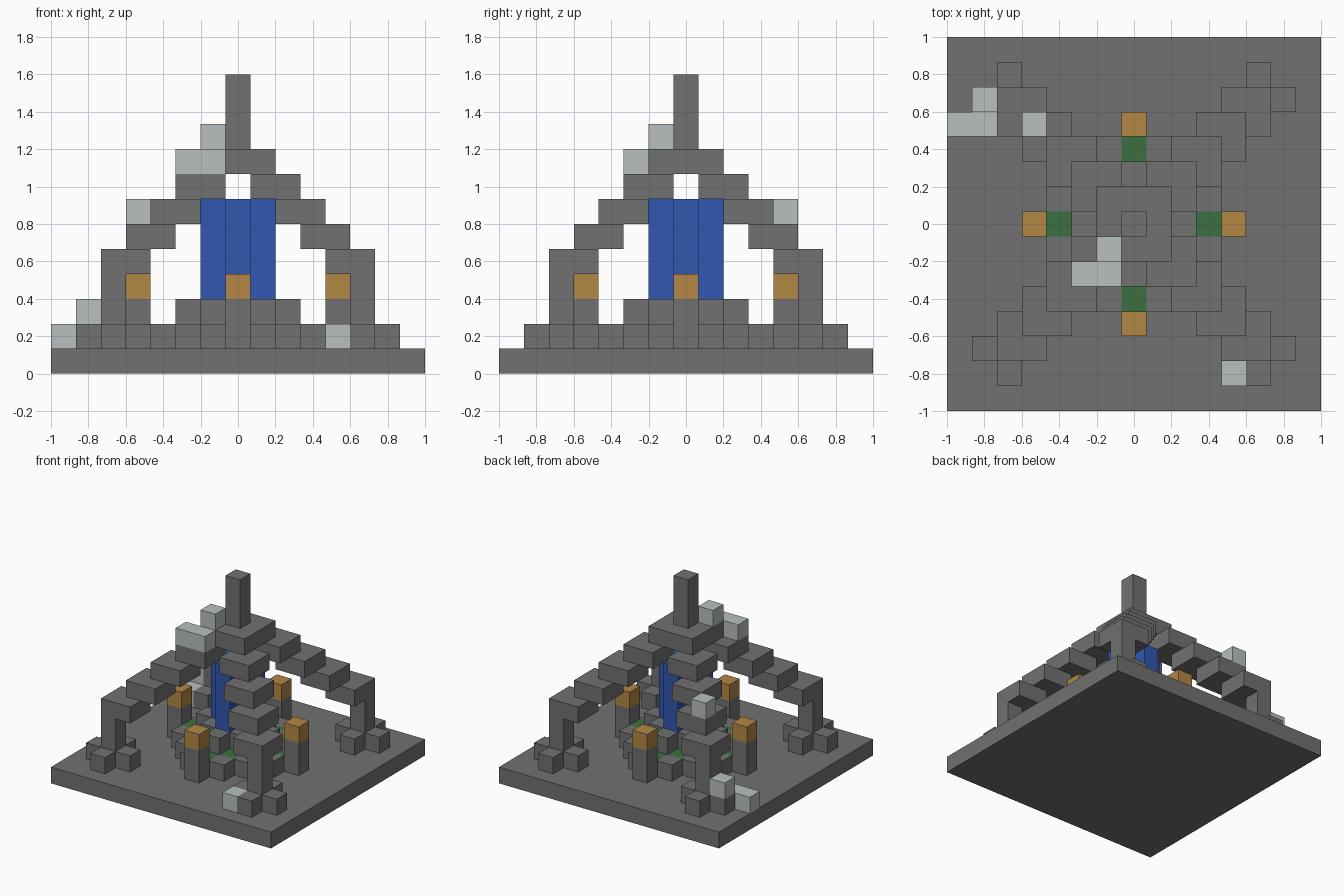
import bpy
import bmesh

cube = bpy.data.objects.get("Cube")
if cube:
    bpy.data.objects.remove(cube)

U = 2 / 15  # one block


def material(name, r, g, b):
    m = bpy.data.materials.new(name)
    m.use_nodes = True
    m.diffuse_color = (r, g, b, 1)
    m.node_tree.nodes["Principled BSDF"].inputs["Base Color"].default_value = (r, g, b, 1)
    return m


STONE = material("dark stone", 0.165, 0.165, 0.165)
PALE = material("pale stone", 0.48, 0.52, 0.52)
WATER = material("blue water", 0.032, 0.095, 0.44)
LAMP = material("amber lamp", 0.45, 0.245, 0.06)
LEAF = material("green leaf", 0.045, 0.16, 0.05)


def blocks(name, mat, boxes):
    """Boxes are (x, y, z, width, depth, height) in blocks; x, y is the centre, z the bottom."""
    bm = bmesh.new()
    for x, y, z, w, d, h in boxes:
        verts = bmesh.ops.create_cube(bm, size=1)["verts"]
        bmesh.ops.scale(bm, vec=(w * U, d * U, h * U), verts=verts)
        bmesh.ops.translate(bm, vec=(x * U, y * U, (z + h / 2) * U), verts=verts)
    mesh = bpy.data.meshes.new(name)
    bm.to_mesh(mesh)
    bm.free()
    mesh.materials.append(mat)
    obj = bpy.data.objects.new(name, mesh)
    bpy.context.collection.objects.link(obj)
    return obj


def cell(x, y, z, h=1):
    return (x, y, z, 1, 1, h)


SIDES = [(1, 0), (0, 1), (-1, 0), (0, -1)]
CORNERS = [(1, 1), (-1, 1), (-1, -1), (1, -1)]

blocks("base_slab", STONE, [(0, 0, 0, 15, 15, 1)])

# Corner legs with cross-shaped feet, and arches stepping in to the middle
for i, (sx, sy) in enumerate(CORNERS, 1):
    blocks(f"leg_{i}", STONE, [cell(5 * sx, 5 * sy, 1, 3)])
    blocks(f"foot_{i}", STONE, [cell(5 * sx + dx, 5 * sy + dy, 1) for dx, dy in SIDES])
    blocks(f"arch_{i}", STONE,
           [((8.5 - z) * sx, (8.5 - z) * sy, z, 2, 2, 1) for z in range(4, 8)])

# Top platform and spire
blocks("top_platform", STONE, [(0, 0, 8, 3, 3, 1)])
blocks("spire", STONE, [cell(0, 0, 9, 3)])

# Central fountain: low ring, stepped pedestal, falling water
ring = [cell(x, y, 1) for x in range(-3, 4) for y in range(-3, 4)
        if (abs(x), abs(y)) in {(1, 3), (3, 1), (2, 2)}]
blocks("fountain_ring", STONE, ring)
pedestal = [cell(x, y, 1, 2) for x in range(-2, 3) for y in range(-2, 3)
            if abs(x) + abs(y) <= 2]
blocks("fountain_pedestal", STONE, pedestal)
blocks("water_column", WATER, [cell(0, 0, 3, 4)] + [cell(x, y, 3, 4) for x, y in SIDES])
plants = [cell(3 * x, 3 * y, 1) for x, y in SIDES]
plants += [cell(x, y, 1) for x in (-2, -1, 1, 2) for y in (-2, -1, 1, 2) if abs(x) != abs(y)]
blocks("plants", LEAF, plants)

# Lamp posts on the four sides
blocks("lamp_posts", STONE, [cell(4 * x, 4 * y, 1, 2) for x, y in SIDES])
blocks("lamps", LAMP, [cell(4 * x, 4 * y, 3) for x, y in SIDES])

# Scattered pale blocks
blocks("pale_blocks_on_top", PALE, [cell(-1, -1, 9), (-1.5, -2, 8, 2, 1, 1)])
blocks("pale_block_on_arch", PALE, [cell(-4, 4, 6)])
blocks("pale_blocks_by_foot", PALE, [(-6.5, 4, 1, 2, 1, 1), cell(-6, 5, 2), cell(4, -6, 1)])
